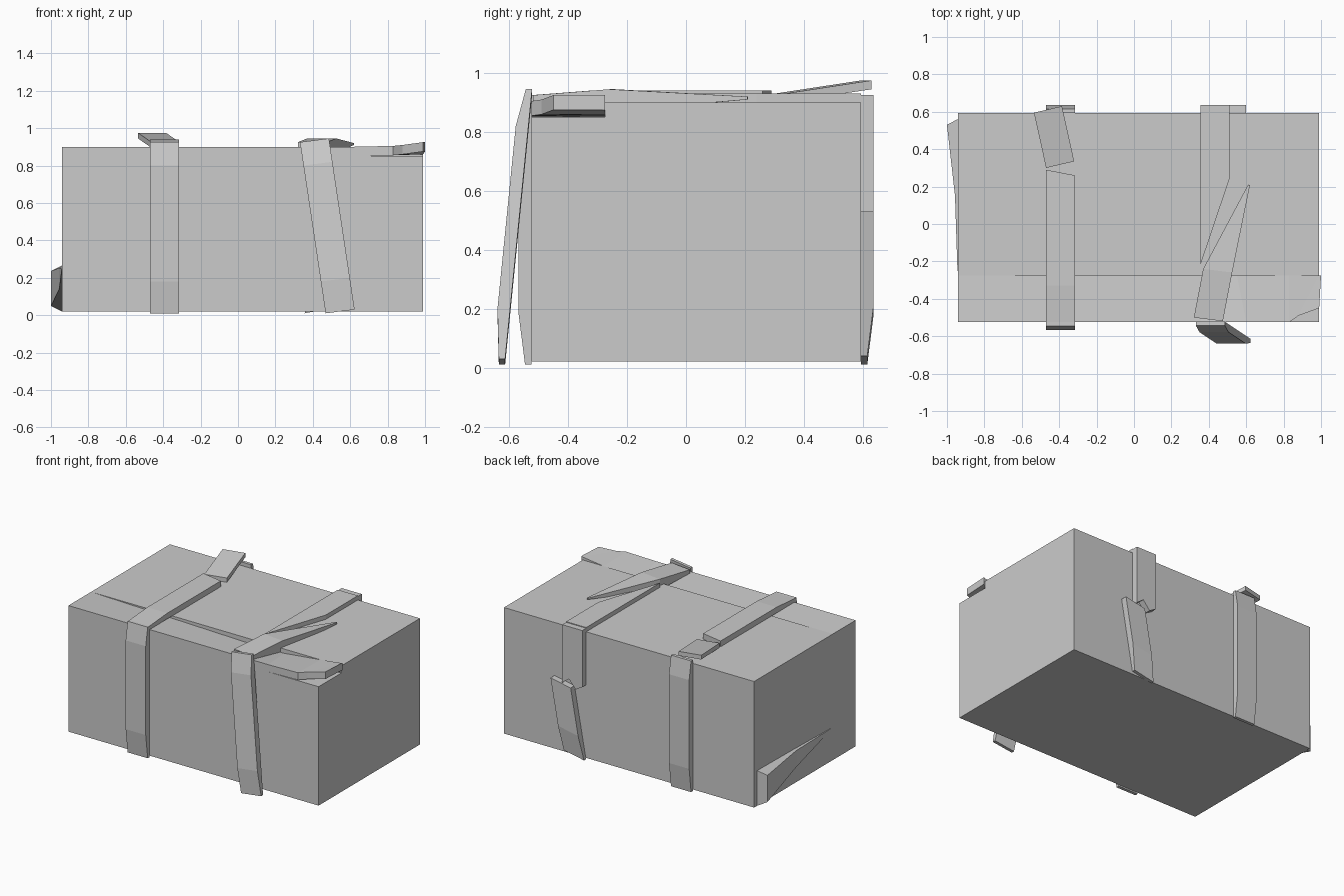
import bpy, bmesh
from mathutils import Vector

cube = bpy.data.objects.get("Cube")
if cube:
    bpy.data.objects.remove(cube, do_unlink=True)

# One plain colour for everything
grey = bpy.data.materials.new("plain grey")
grey.use_nodes = True
tone = (0.6, 0.6, 0.6, 1)
grey.diffuse_color = tone
grey.node_tree.nodes["Principled BSDF"].inputs["Base Color"].default_value = tone

# Chest walls, lid levels and strap sizes
right, left = -0.942, 0.99
front, back = -0.525, 0.594
floor, lid_base, lid_top = 0.02, 0.85, 0.9
seam = -0.275
width, thick = 0.155, 0.043
strap_a, strap_b = -0.47, 0.355


def loft(name, rings):
    """Join matching rings of points into one closed solid."""
    bm = bmesh.new()
    rows = [[bm.verts.new(point) for point in ring] for ring in rings]
    for ring, following in zip(rows, rows[1:]):
        for i in range(len(ring)):
            bm.faces.new((ring[i - 1], ring[i], following[i], following[i - 1]))
    bm.faces.new(rows[0])
    bm.faces.new(rows[-1])
    bmesh.ops.recalc_face_normals(bm, faces=bm.faces)
    mesh = bpy.data.meshes.new(name)
    bm.to_mesh(mesh)
    bm.free()
    mesh.materials.append(grey)
    obj = bpy.data.objects.new(name, mesh)
    bpy.context.collection.objects.link(obj)


def rectangle(x, near, far, low, high):
    """Upright cross-section standing across the chest at x."""
    return [(x, near, low), (x, far, low), (x, far, high), (x, near, high)]


def block(name, near, far, low, high):
    """Box spanning the full length of the chest."""
    loft(name, [rectangle(x, near, far, low, high) for x in (right, left)])


def plate(name, outline, offset):
    """Thicken an outline along an offset."""
    loft(name, [outline, [Vector(point) + Vector(offset) for point in outline]])


def upright(name, x, wall, side, heights, bulges, lean=0, hang=0, slope=0):
    """Bowed strap on a wall; it may lean along x and hang off the wall."""
    rings = []
    for z, bulge in zip(heights, bulges):
        start = x + lean * z
        inner = wall + side * hang * (lid_top - z)
        outer = inner + side * thick * bulge
        rings.append([(start, inner, z), (start + width, inner, z + slope),
                      (start + width, outer, z + slope), (start, outer, z)])
    loft(name, rings)


# Chest body and the sound rear part of the lid
block("chest_body", front, back, floor, lid_base)
block("lid_rear", seam, back, lid_base, lid_top)


# Split front lid board: sags along the seam, springs up at the broken end
def board_ring(x, chip_x, sag, rise, chip):
    return [(x, seam, lid_top + sag), (chip_x, front + chip, lid_top + rise),
            (chip_x, front + chip, lid_base + rise), (x, seam, lid_base + rise)]


loft("lid_front_board", [
    board_ring(right, right, 0, 0, 0),
    board_ring(strap_b, strap_b, -0.035, 0, 0),
    board_ring(0.55, 0.6, -0.03, 0, 0),
    board_ring(0.83, 0.83, 0, 0.005, 0),
    board_ring(left, 0.88, 0.02, 0.01, 0.035),
    board_ring(1, left, 0.025, 0.025, 0.075),
])

# Upright straps that still sit tight, thinner at both ends
heights = (0.01, 0.18, 0.8, 0.925)
bow = (0.5, 1, 1, 0.5)
for name, wall, side in (("front", front, -1), ("back", back, 1)):
    upright("strap_a_" + name, strap_a, wall, side, heights, bow)

# Strap A top run, thin at the front edge
loft("strap_a_top", [
    [(strap_a, y, lid_top), (strap_a + width, y - skew, lid_top),
     (strap_a + width, y - skew, lid_top + rise), (strap_a, y, lid_top + rise)]
    for y, skew, rise in ((front, 0, 0.025), (-0.33, 0, 0.04), (0.29, 0.03, 0.04))])

# Strap A loose end, twisted aside and tilted up
corner, across, along = Vector((strap_a, 0.3, lid_top)), Vector((0.15, 0.035, 0)), Vector((-0.065, 0.295, 0.045))
plate("strap_a_loose_end",
      [corner, corner + across, corner + across + along, corner + along], (0, 0, 0.03))

# Strap B front, leaning and hanging away from the chest at the bottom
upright("strap_b_front", 0.47, front, -1, heights, bow, lean=-0.15, hang=0.1, slope=0.02)

# Strap B top: rear half cut along a slanting tear
inner_edge = strap_b + width
plate("strap_b_top_rear", [
    (strap_b, -0.22, lid_top), (inner_edge, 0.24, lid_top),
    (inner_edge, back, lid_top), (strap_b, back, lid_top)], (0, 0, 0.03))

# Strap B top: front half swung aside and tapering to a point
loft("strap_b_top_front", [
    [(x, y, lid_top + low), (x + wide, y - wide / 8, lid_top + low),
     (x + wide, y - wide / 8, lid_top + high), (x, y, lid_top + high)]
    for x, y, wide, low, high in (
        (0.32, -0.5, width, 0, 0.025),
        (0.37, -0.24, width, -0.03, 0.045),
        (0.61, 0.21, 0.01, 0.01, 0.02))])

# Strap B back: upper stub with a ragged lower edge
ragged = (0.53, 0.5, 0.56, 0.52)
plate("strap_b_back_upper",
      [(strap_b + width * i / 3, back, z) for i, z in enumerate(ragged)]
      + [(inner_edge, back, heights[-1]), (strap_b, back, heights[-1])], (0, thick, 0))

# Strap B back: lower piece swung aside
upright("strap_b_back_lower", strap_b, back, 1, (0.01, 0.18, 0.5), bow, lean=0.18, slope=0.03)

# Splinter peeling from the lower rear of the side wall
loft("side_splinter", [
    [(right, y, low), (right, y, high),
     (right - peel, y, high - peel / 2), (right - peel, y, low + peel / 2)]
    for y, low, high, peel in (
        (0.56, floor, 0.265, 0.002),
        (0.53, floor, 0.265, 0.058),
        (0.15, 0.13, 0.26, 0.015),
        (-0.25, 0.24, 0.25, 0.002))])
